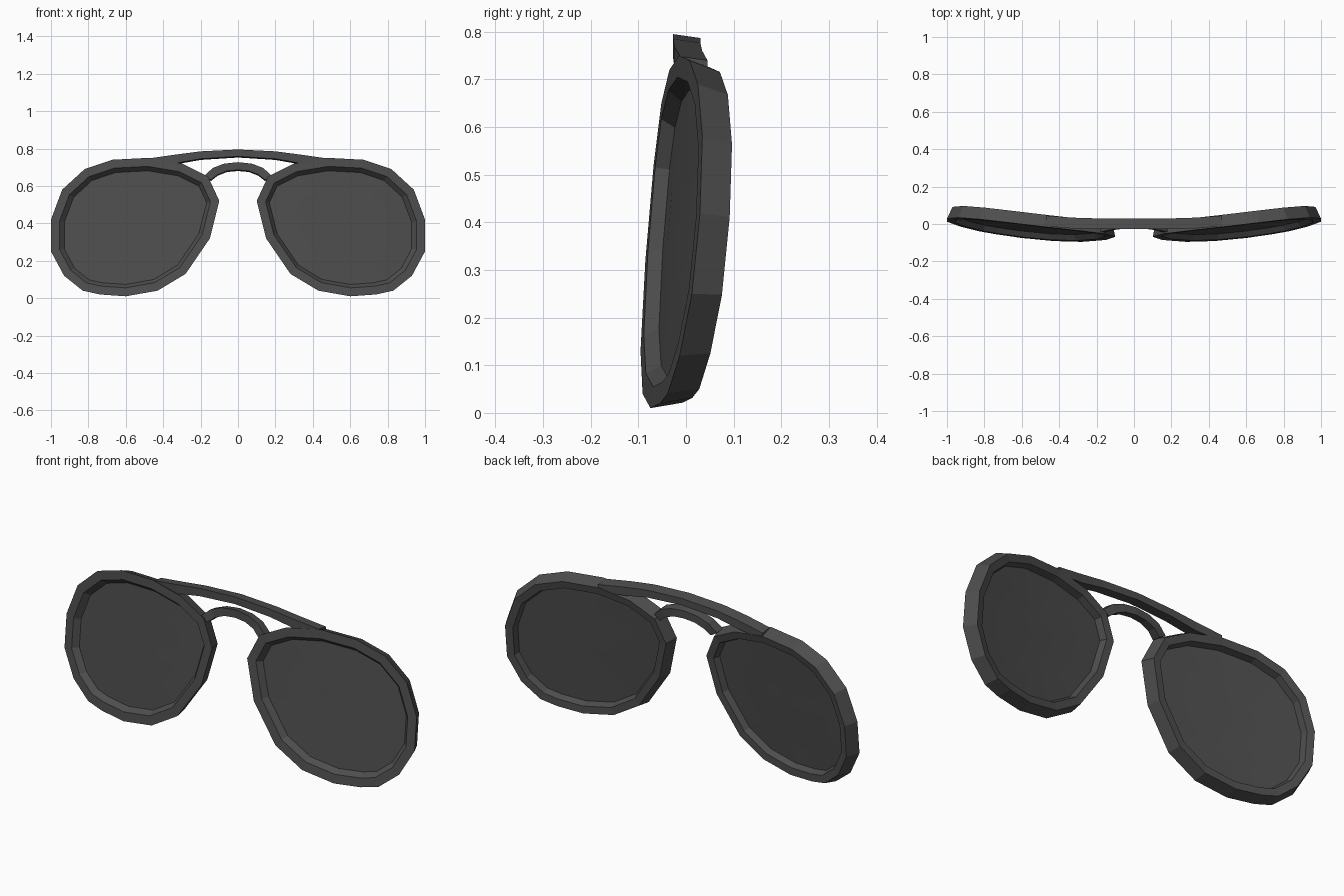
import bpy, bmesh
from mathutils import Vector

if "Cube" in bpy.data.objects:
    bpy.data.objects.remove(bpy.data.objects["Cube"])

mat = bpy.data.materials.new("dark_grey")
mat.diffuse_color = (0.075, 0.075, 0.075, 1)
mat.use_nodes = True
mat.node_tree.nodes["Principled BSDF"].inputs["Base Color"].default_value = mat.diffuse_color

# Outer outline of the right rim in (x, z)
OUTLINE = [(1.0, .42), (.94, .58), (.82, .69), (.67, .74), (.48, .75), (.30, .72),
           (.16, .65), (.10, .52), (.15, .32), (.28, .13), (.43, .04), (.60, .01),
           (.74, .02), (.83, .04), (.93, .12), (1.0, .25)]


def wrap(x, z, t):
    """Point on the tilted, wrapped front surface, pushed back by t."""
    u = x - .1
    y = -.07 + .1 * (z - .5) + .05 * u + .077 * u * u
    return Vector((x - t * (.05 + .154 * u), y + t, z - t * .1))


def inset(pts, d):
    """Offset the closed outline inwards by d."""
    out, n = [], len(pts)
    for i in range(n):
        a, p, b = (Vector(pts[(i + k) % n]) for k in (-1, 0, 1))
        e, f = (p - a).normalized(), (b - p).normalized()
        m = (Vector((-e.y, e.x)) + Vector((-f.y, f.x))).normalized()
        out.append(p + m * d / max(.5, m.dot(Vector((-e.y, e.x)))))
    return out


def make(name, bm, mirror=False):
    bmesh.ops.recalc_face_normals(bm, faces=bm.faces)
    me = bpy.data.meshes.new(name)
    bm.to_mesh(me)
    bm.free()
    me.materials.append(mat)
    ob = bpy.data.objects.new(name, me)
    bpy.context.collection.objects.link(ob)
    if mirror:
        ob.modifiers.new("mirror", 'MIRROR').use_mirror_merge = False
    return ob


def bridge(bm, a, b):
    for i in range(len(a)):
        j = (i + 1) % len(a)
        bm.faces.new((a[i], a[j], b[j], b[i]))


# Rims: section of (inset, depth) swept round the outline
bm = bmesh.new()
loops = [[bm.verts.new(wrap(p[0], p[1], t)) for p in inset(OUTLINE, d)]
         for d, t in ((0, 0), (.018, .066), (.055, .062), (.066, .03), (.045, .001))]
for k in range(len(loops)):
    bridge(bm, loops[k], loops[(k + 1) % len(loops)])
make("rims", bm, True)

# Lenses: concentric rings following the wrap
bm = bmesh.new()
edge = inset(OUTLINE, .06)
c = sum(edge, Vector((0, 0))) / len(edge)
rings = [[bm.verts.new(wrap(*(c + (p - c) * s), .03)) for p in edge] for s in (1, .66, .33)]
bridge(bm, rings[0], rings[1])
bridge(bm, rings[1], rings[2])
mid = bm.verts.new(wrap(*c, .03))
for i in range(len(edge)):
    bm.faces.new((rings[2][i], rings[2][(i + 1) % len(edge)], mid))
make("lenses", bm, True)


def bar(name, stations):
    """Boxed bar through (x, z_bottom, z_top, y_front, y_back), mirrored in x."""
    full = [(-s[0],) + s[1:] for s in reversed(stations) if s[0] > 0] + stations
    bm = bmesh.new()
    secs = [[bm.verts.new(v) for v in ((xb, yf, zb), (xb, yb, zb - .006),
                                       (xt, yb, zt - .008), (xt, yf, zt))]
            for xb, xt, zb, zt, yf, yb in
            [(s[0], s[0] + (s[5] if s[0] > 0 else -s[5] if s[0] < 0 else 0), *s[1:5])
             for s in full]]
    for a, b in zip(secs, secs[1:]):
        bridge(bm, a, b)
    bm.faces.new(secs[0])
    bm.faces.new(secs[-1])
    make(name, bm)


# Brow bar across the top
bar("brow_bar", [(0, .758, .795, -.027, .03, 0), (.20, .745, .785, -.027, .03, 0),
                 (.33, .722, .768, -.024, .034, 0), (.47, .712, .748, -.012, .045, 0)])

# Arched nose bridge
bar("nose_bridge", [(0, .686, .727, -.024, .018, 0), (.06, .680, .719, -.026, .016, .015),
                    (.11, .660, .696, -.032, .012, .025), (.145, .632, .655, -.043, .004, .035)])
